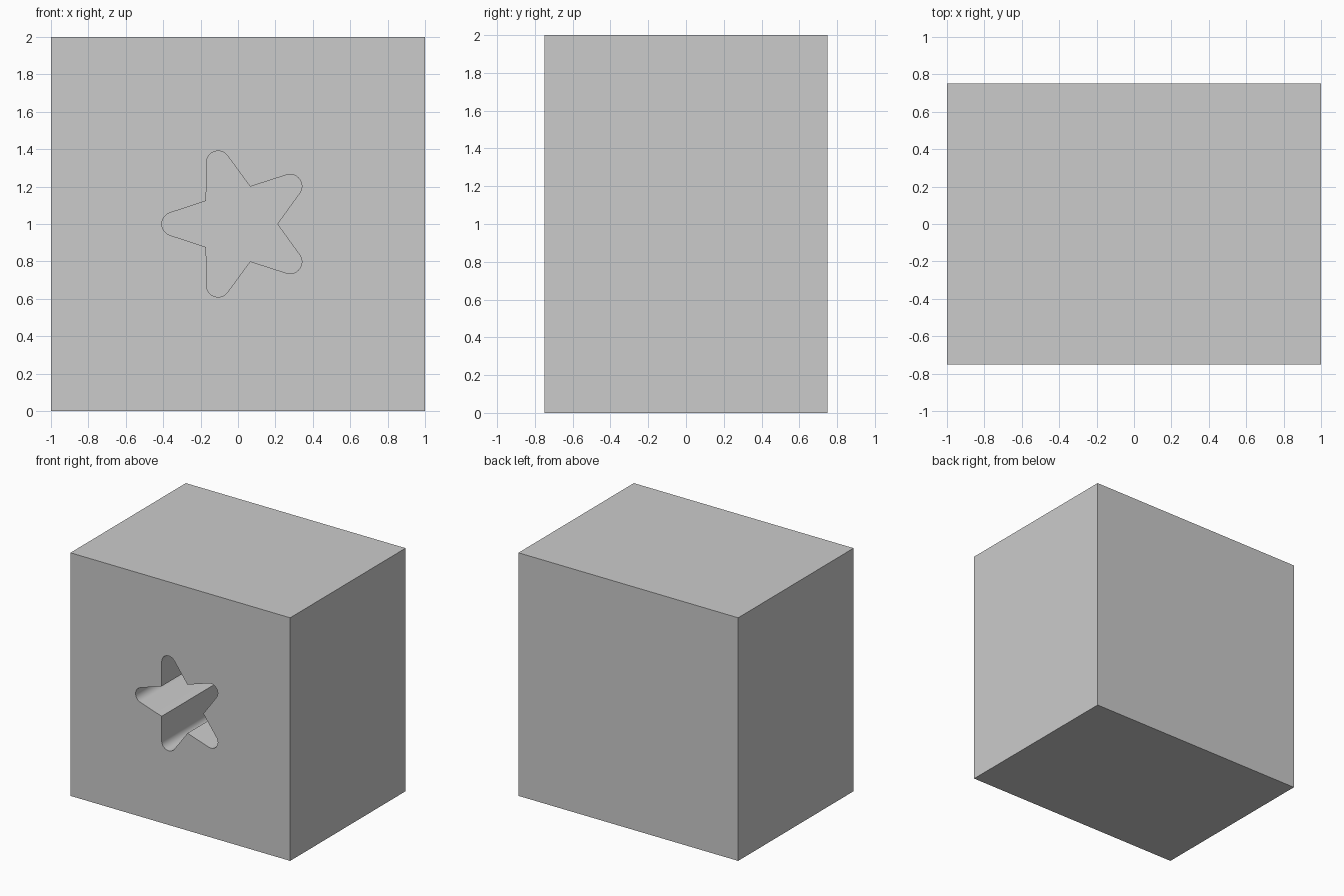
import bpy, bmesh
from math import sin, cos, radians

if "Cube" in bpy.data.objects:
    bpy.data.objects.remove(bpy.data.objects["Cube"])

INNER, TIP_R, TIP_DIST = 0.21, 0.063, 0.344   # notch radius, tip rounding, tip centre distance
FRONT, DEPTH, MID_Z, STEPS = -0.75, 1.0, 1.0, 16


def star_outline():
    pts = []
    for k in range(5):
        a = radians(72 * k)
        pts.append((INNER * cos(a), INNER * sin(a)))
        t = a + radians(36)
        for i in range(STEPS + 1):
            b = t + radians(-72 + 144 * i / STEPS)
            pts.append((TIP_DIST * cos(t) + TIP_R * cos(b),
                        TIP_DIST * sin(t) + TIP_R * sin(b)))
    return pts


# solid block
bpy.ops.mesh.primitive_cube_add(size=1, location=(0, 0, 1))
block = bpy.context.object
block.name = "block"
block.scale = (2, 1.5, 2)
bpy.ops.object.transform_apply(location=True, rotation=True, scale=True)

# star-shaped cutter, starting just in front of the face
bm = bmesh.new()
face = bm.faces.new([bm.verts.new((x, FRONT - 0.1, MID_Z + z)) for x, z in star_outline()])
ext = bmesh.ops.extrude_face_region(bm, geom=[face], use_keep_orig=True)
bmesh.ops.translate(bm, vec=(0, DEPTH + 0.1, 0),
                    verts=[g for g in ext["geom"] if isinstance(g, bmesh.types.BMVert)])
bmesh.ops.recalc_face_normals(bm, faces=bm.faces[:])
mesh = bpy.data.meshes.new("star_cutter")
bm.to_mesh(mesh)
bm.free()
cutter = bpy.data.objects.new("star_cutter", mesh)
bpy.context.collection.objects.link(cutter)
cutter.hide_render = True

# blind star socket in the front
mod = block.modifiers.new("star_socket", 'BOOLEAN')
mod.operation = 'DIFFERENCE'
mod.solver = 'EXACT'
mod.object = cutter
bpy.context.view_layer.objects.active = block
bpy.ops.object.modifier_apply(modifier=mod.name)
bpy.data.objects.remove(cutter)

block.select_set(True)
bpy.ops.object.shade_smooth_by_angle(angle=radians(25))
